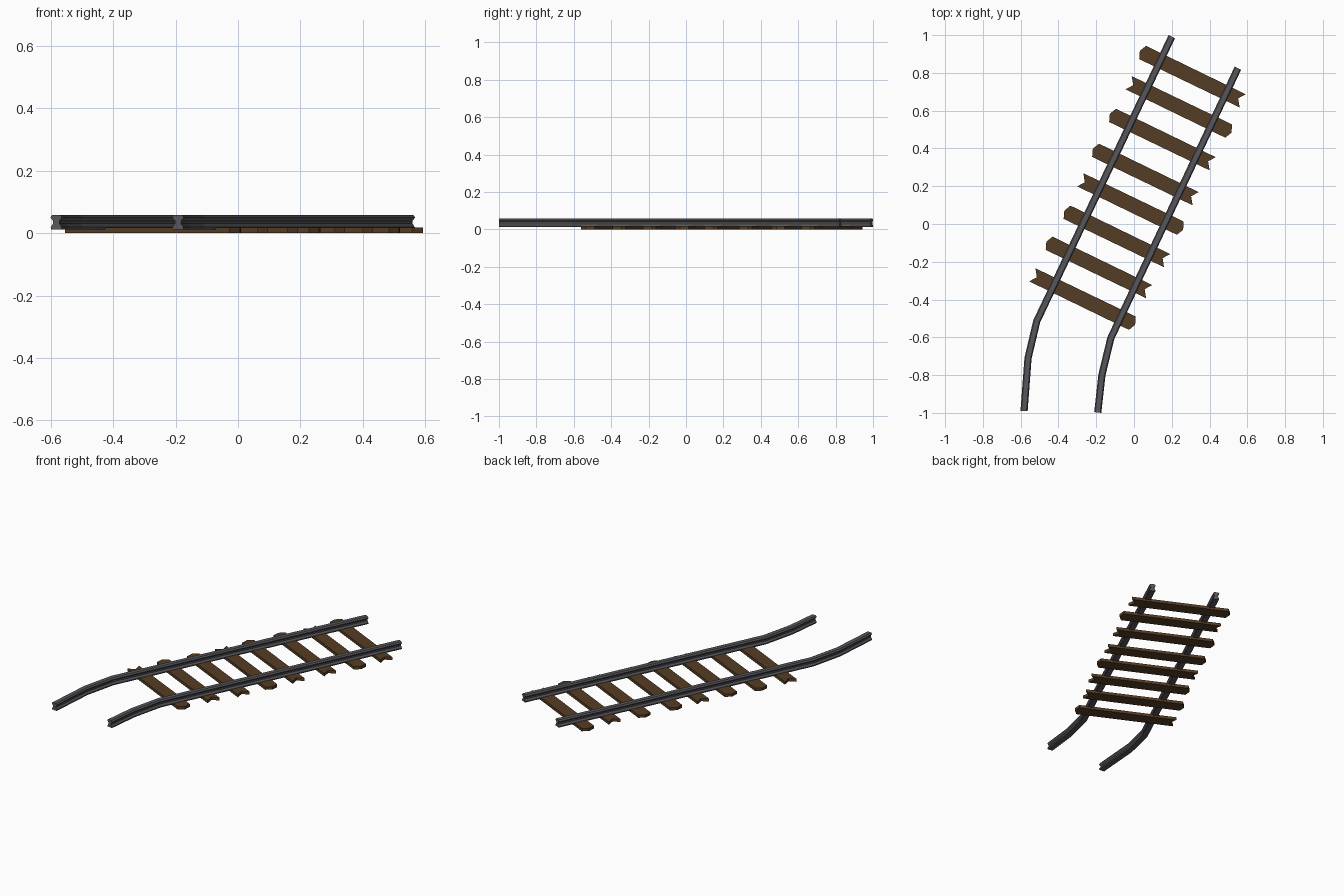
import bpy, bmesh, math
from mathutils import Vector

if "Cube" in bpy.data.objects:
    bpy.data.objects.remove(bpy.data.objects["Cube"])


def material(name, rgb):
    m = bpy.data.materials.new(name)
    m.diffuse_color = (*rgb, 1)
    m.use_nodes = True
    m.node_tree.nodes["Principled BSDF"].inputs["Base Color"].default_value = m.diffuse_color
    return m


STEEL = material("dark steel", (0.095, 0.095, 0.108))
WOOD = material("brown wood", (0.09, 0.047, 0.018))


def finish(name, bm, mat):
    bmesh.ops.recalc_face_normals(bm, faces=bm.faces)
    me = bpy.data.meshes.new(name)
    bm.to_mesh(me)
    bm.free()
    me.materials.append(mat)
    ob = bpy.data.objects.new(name, me)
    bpy.context.collection.objects.link(ob)
    return ob


# rail cross-section, right half (offset, height), mirrored for the left half
HALF = [(0.017, 0.012), (0.018, 0.019), (0.010, 0.030), (0.010, 0.039),
        (0.019, 0.050), (0.013, 0.058)]
SECTION = HALF + [(-x, z) for x, z in reversed(HALF)]


def rail(name, path):
    """Sweep the rail section along a flat path with mitred corners."""
    pts = [Vector(p) for p in path]
    dirs = [(b - a).normalized() for a, b in zip(pts, pts[1:])]
    bm = bmesh.new()
    rings = []
    for i, p in enumerate(pts):
        d0, d1 = dirs[max(i - 1, 0)], dirs[min(i, len(dirs) - 1)]
        t = (d0 + d1).normalized()
        n = Vector((t.y, -t.x)) / t.dot(d0)
        rings.append([bm.verts.new((p.x + n.x * o, p.y + n.y * o, z)) for o, z in SECTION])
    k = len(SECTION)
    for a, b in zip(rings, rings[1:]):
        for j in range(k):
            bm.faces.new((a[j], a[(j + 1) % k], b[(j + 1) % k], b[j]))
    bm.faces.new(rings[0])
    bm.faces.new(rings[-1])
    return finish(name, bm, STEEL)


# two rails, straight with a bend towards the front
rail("left_rail", [(-0.582, -0.99), (-0.561, -0.71), (-0.515, -0.515), (0.20, 0.992)])
rail("right_rail", [(-0.192, -0.998), (-0.170, -0.80), (-0.123, -0.605), (0.55, 0.825)])

# sleeper outline: pointed left end, notched right end
OUTLINE = [(-0.290, 0.041), (-0.308, 0.003), (-0.292, -0.038), (0.298, -0.037),
           (0.270, 0.003), (0.297, 0.040)]
ANGLE = -math.radians(25.8)


def sleeper(name, cx, cy, flipped):
    a = ANGLE + (math.pi if flipped else 0)
    c, s = math.cos(a), math.sin(a)
    bm = bmesh.new()
    f = bm.faces.new([bm.verts.new((cx + u * c - v * s, cy + u * s + v * c, 0))
                      for u, v in OUTLINE])
    top = bmesh.ops.extrude_face_region(bm, geom=[f])["geom"]
    for v in top:
        if isinstance(v, bmesh.types.BMVert):
            v.co.z = 0.018
    return finish(name, bm, WOOD)


# eight sleepers, every third one turned end for end
CENTRES = [(0.307, 0.78), (0.24, 0.62), (0.148, 0.447), (0.058, 0.262),
           (-0.016, 0.106), (-0.093, -0.066), (-0.188, -0.23), (-0.27, -0.397)]
for i, (x, y) in enumerate(CENTRES):
    sleeper(f"sleeper_{i + 1}", x, y, i % 3 == 1)
